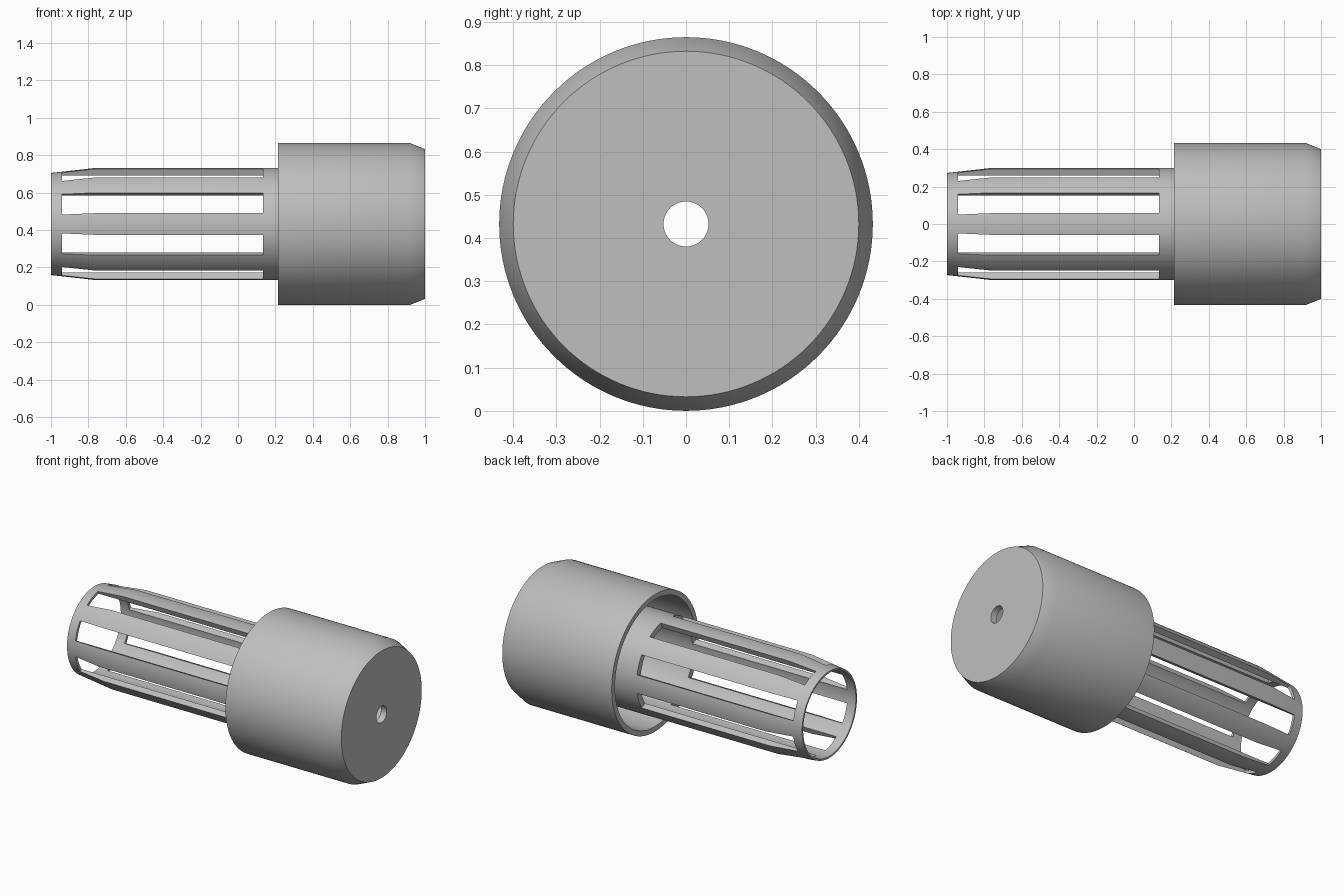
import bpy, bmesh, math
from mathutils import Matrix, Vector

cube = bpy.data.objects.get("Cube")
if cube:
    bpy.data.objects.remove(cube)

AXIS_Z = 0.4325
SEGMENTS = 128

grey = bpy.data.materials.new("light grey plastic")
grey.use_nodes = True
colour = (0.52, 0.52, 0.52, 1)
grey.diffuse_color = colour
grey.node_tree.nodes["Principled BSDF"].inputs["Base Color"].default_value = colour


def add_object(name, bm):
    bmesh.ops.recalc_face_normals(bm, faces=bm.faces)
    mesh = bpy.data.meshes.new(name)
    bm.to_mesh(mesh)
    bm.free()
    mesh.materials.append(grey)
    obj = bpy.data.objects.new(name, mesh)
    obj.location.z = AXIS_Z
    bpy.context.collection.objects.link(obj)
    return obj


def lathe(name, profile):
    """Turn a closed (x, radius) profile around the x axis."""
    bm = bmesh.new()
    verts = [bm.verts.new((x, 0, r)) for x, r in profile]
    edges = [bm.edges.new((v, verts[i - 1])) for i, v in enumerate(verts)]
    bmesh.ops.spin(bm, geom=verts + edges, cent=(0, 0, 0), axis=(1, 0, 0),
                   angle=math.tau, steps=SEGMENTS, use_merge=True)
    bmesh.ops.remove_doubles(bm, verts=bm.verts, dist=1e-5)
    return add_object(name, bm)


def activate(obj):
    bpy.ops.object.select_all(action='DESELECT')
    obj.select_set(True)
    bpy.context.view_layer.objects.active = obj


# Hollow cap: chamfered closed end with a small hole, open towards the cage
cap = lathe("cap", [(0.215, 0.40), (0.215, 0.4325), (0.92, 0.4325), (1.0, 0.40),
                    (1.0, 0.052), (0.96, 0.052), (0.96, 0.37), (0.92, 0.40)])

# Tube with a tapered tip, seated in the end plate of the cap
cage = lathe("slotted_tube", [(-1.0, 0.262), (-1.0, 0.273), (-0.76, 0.30),
                              (0.97, 0.30), (0.97, 0.262)])

# Eight long slots between the bars
bm = bmesh.new()
for i in range(8):
    turn = Matrix.Rotation(math.radians(22.5 + 45 * i), 4, 'X')
    place = Matrix.Translation(Vector((-0.4025, 0, 0.28)))
    size = Matrix.Diagonal((1.075, 0.118, 0.2, 1))
    bmesh.ops.create_cube(bm, size=1, matrix=turn @ place @ size)
cutter = add_object("slot_cutter", bm)
cutter.hide_render = True

activate(cage)
cut = cage.modifiers.new("slots", 'BOOLEAN')
cut.operation = 'DIFFERENCE'
cut.solver = 'EXACT'
cut.object = cutter
bpy.ops.object.modifier_apply(modifier=cut.name)
bpy.data.objects.remove(cutter)

# Smooth round walls with crisp rims
for obj in (cap, cage):
    activate(obj)
    bpy.ops.object.shade_smooth_by_angle(angle=math.radians(30))
